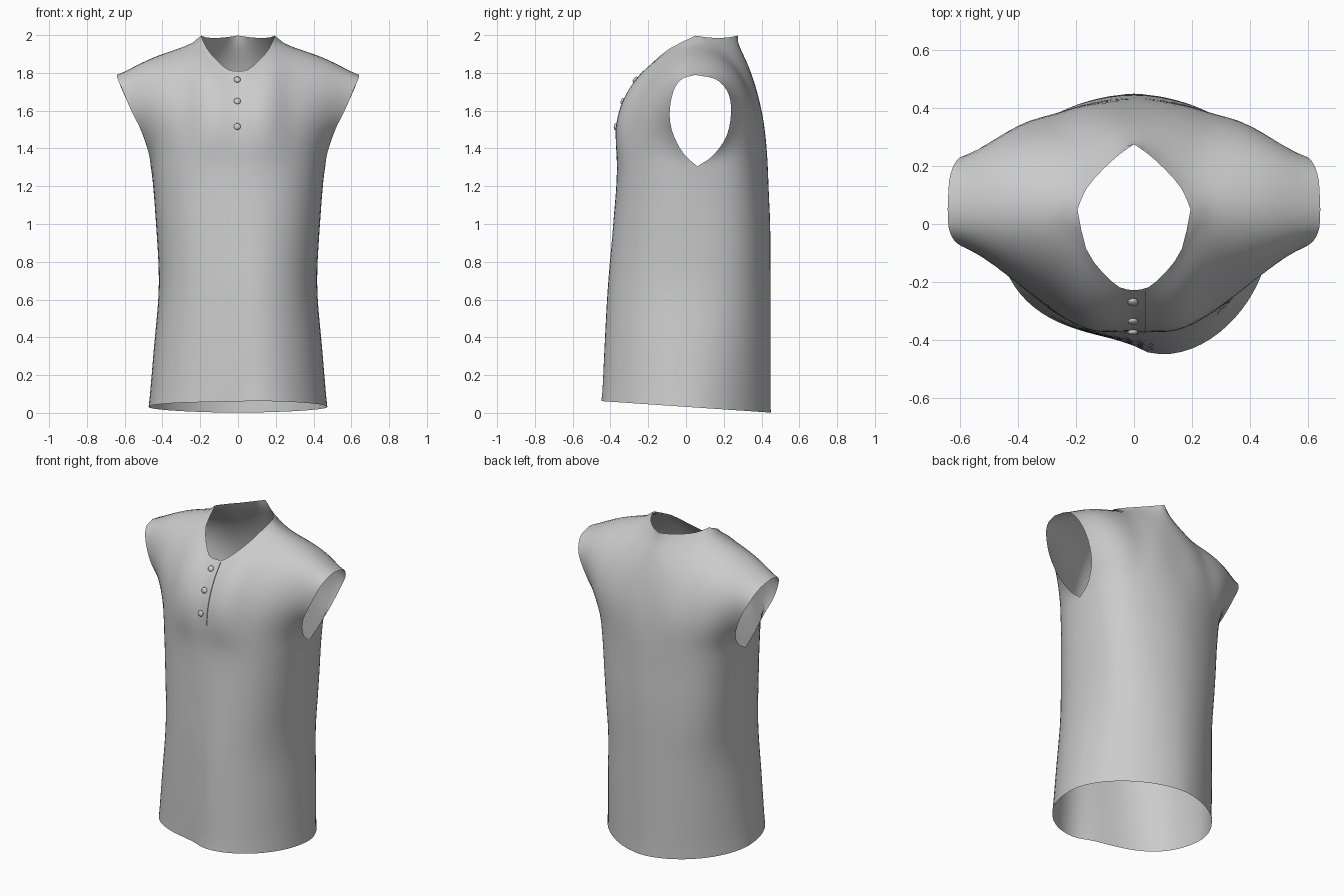
import bpy, bmesh, math
from mathutils import Vector
from mathutils.bvhtree import BVHTree

if "Cube" in bpy.data.objects:
    bpy.data.objects.remove(bpy.data.objects["Cube"])

N, BODY, UPPER = 20, 26, 20      # columns per half panel, rows below / above the armpit


def spline(pts, t):
    """Catmull-Rom through evenly spaced points (numbers or tuples)."""
    p = [Vector(q) if isinstance(q, tuple) else q for q in pts]
    n = len(p) - 1
    f = min(max(t, 0), 1) * n
    i = min(int(f), n - 1)
    u = f - i
    b, c = p[i], p[i + 1]
    a = p[i - 1] if i > 0 else b * 2 - c
    d = p[i + 2] if i + 2 <= n else c * 2 - b
    return (b * 2 + (c - a) * u + (a * 2 - b * 5 + c * 4 - d) * u ** 2
            + (b * 3 - a - c * 3 + d) * u ** 3) * 0.5


# Profiles from hem to armpit
WIDTH = [.473, .446, .42, .434, .462]
DEPTH = {-1: [-.42, -.413, -.403, -.383, -.366], 1: [.449, .45, .45, .449, .441]}
# Centre lines above the armpit
CENTRE = {-1: [(0, -.366, 1.305), (0, -.36, 1.43), (0, -.343, 1.56), (0, -.296, 1.69), (0, -.228, 1.81)],
          1: [(0, .441, 1.305), (0, .418, 1.48), (0, .385, 1.65), (0, .338, 1.83), (0, .275, 1.998)]}
# Armhole edges, armpit to shoulder tip
ARM = {-1: [(.462, .06, 1.305), (.473, -.015, 1.375), (.51, -.073, 1.49), (.565, -.086, 1.6),
            (.612, -.064, 1.71), (.637, -.02, 1.768), (.642, .05, 1.789)],
       1: [(.462, .06, 1.305), (.468, .14, 1.36), (.5, .212, 1.46), (.55, .238, 1.58),
           (.605, .225, 1.69), (.635, .16, 1.765), (.642, .05, 1.789)]}
# Neckline and shoulder seam
NECK = {-1: [(0, -.228, 1.81), (.05, -.218, 1.816), (.11, -.165, 1.865), (.165, -.085, 1.93), (.195, .05, 1.997)],
        1: [(0, .275, 1.998), (.05, .24, 1.99), (.11, .185, 1.985), (.165, .12, 1.987), (.195, .05, 1.997)]}
SHOULDER = [(.195, .05, 1.997), (.3, .05, 1.95), (.41, .05, 1.912), (.52, .05, 1.86), (.642, .05, 1.789)]


def ring(side, s, t, sign):
    """Point of the trunk: s from centre to side seam, t from hem to armpit."""
    a = s * math.pi / 2
    e = .86 + (.25 if side > 0 else .04) * max(0, 1 - t * 1.6)
    yc = 0.02 + 0.04 * t
    k = math.sin(a) ** e
    x = spline(WIDTH, t) * k
    y = yc + (spline(DEPTH[side], t) - yc) * max(math.cos(a), 0) ** e
    if side < 0:
        drape = .04 if sign > 0 else -.028                                  # uneven front drape
        y -= drape * math.sin(math.pi * k ** .7) * (1 - t)
    else:
        y -= .012 * math.sin(2 * math.pi * s) * t                           # soft back folds
    hem = .032 - .068 * y
    return Vector((x, y, hem + (1.305 - hem) * t))


def top_edge(side, s):
    return spline(NECK[side], s / .4) if s < .4 else spline(SHOULDER, (s - .4) / .6)


def upper(side, s, t):
    """Blended patch between armpit level, centre line, armhole and neck/shoulder."""
    B = lambda q: ring(side, q, 1, 1)
    T = lambda q: top_edge(side, q)
    p = (B(s) * (1 - t) + T(s) * t + spline(CENTRE[side], t) * (1 - s) + spline(ARM[side], t) * s
         - (B(0) * (1 - s) + B(1) * s) * (1 - t) - (T(0) * (1 - s) + T(1) * s) * t)
    bulge = math.sin(math.pi * t) * math.sin(math.pi * s)
    p.y += side * .05 * bulge * (1.7 * (1 - s) if side < 0 else 1)
    p.z += .04 * bulge * t * t
    return p


def finish(bm, name, angle=60):
    me = bpy.data.meshes.new(name)
    bm.to_mesh(me)
    ob = bpy.data.objects.new(name, me)
    bpy.context.collection.objects.link(ob)
    bpy.ops.object.select_all(action='DESELECT')
    ob.select_set(True)
    bpy.context.view_layer.objects.active = ob
    bpy.ops.object.shade_smooth_by_angle(angle=math.radians(angle))
    return ob


# Shirt: front and back panels welded at side and shoulder seams
bm = bmesh.new()
for side in (-1, 1):
    rows = []
    for r in range(BODY + UPPER + 1):
        row = []
        for c in range(-N, N + 1):
            s, sign = abs(c) / N, (1 if c >= 0 else -1)
            p = ring(side, s, r / BODY, sign) if r <= BODY else upper(side, s, (r - BODY) / UPPER)
            row.append(bm.verts.new((p.x * sign, p.y, p.z)))
        rows.append(row)
    for lo, hi in zip(rows, rows[1:]):
        for i in range(2 * N):
            bm.faces.new((lo[i], lo[i + 1], hi[i + 1], hi[i]))
bmesh.ops.remove_doubles(bm, verts=bm.verts, dist=.0008)
# Relax the cloth: lightly everywhere, more across the chest and along the shoulders
inner = [v for v in bm.verts if not v.is_boundary]
chest = [v for v in inner if v.co.z > 1.1]
for verts, times in ((chest, 7), (inner, 4)):
    for _ in range(times):
        bmesh.ops.smooth_vert(bm, verts=verts, factor=.5, use_axis_x=True, use_axis_y=True, use_axis_z=True)
bmesh.ops.recalc_face_normals(bm, faces=bm.faces)
tree = BVHTree.FromBMesh(bm)
finish(bm, "shirt_body", 80)
bm.free()


def front_hit(x, z):
    loc, nor, _, _ = tree.ray_cast(Vector((x, -2, z)), Vector((0, 1, 0)))
    return loc, (nor if nor.y < 0 else -nor)


# Placket: thin flap whose right edge lifts off the chest
bm = bmesh.new()
prev = None
for k in range(15):
    z = 1.45 + .355 * k / 14
    row = []
    for x, lift in ((-.03, -.002), (.005, .001), (.04, .004), (.0405, -.001)):
        loc, nor = front_hit(x, z)
        row.append(bm.verts.new(loc + nor * lift))
    if prev:
        for i in range(3):
            bm.faces.new((prev[i], prev[i + 1], row[i + 1], row[i]))
    prev = row
finish(bm, "placket", 40)
bm.free()

# Buttons: small domed discs lying on the placket
for i, z in enumerate((1.76, 1.648, 1.515)):
    loc, nor = front_hit(-.004, z)
    bm = bmesh.new()
    bmesh.ops.create_uvsphere(bm, u_segments=16, v_segments=8, radius=.018)
    bmesh.ops.scale(bm, vec=(1, 1, .5), verts=bm.verts)
    ob = finish(bm, f"button_{i + 1}")
    bm.free()
    ob.location = loc + nor * .008
    ob.rotation_euler = nor.to_track_quat('Z', 'Y').to_euler()
